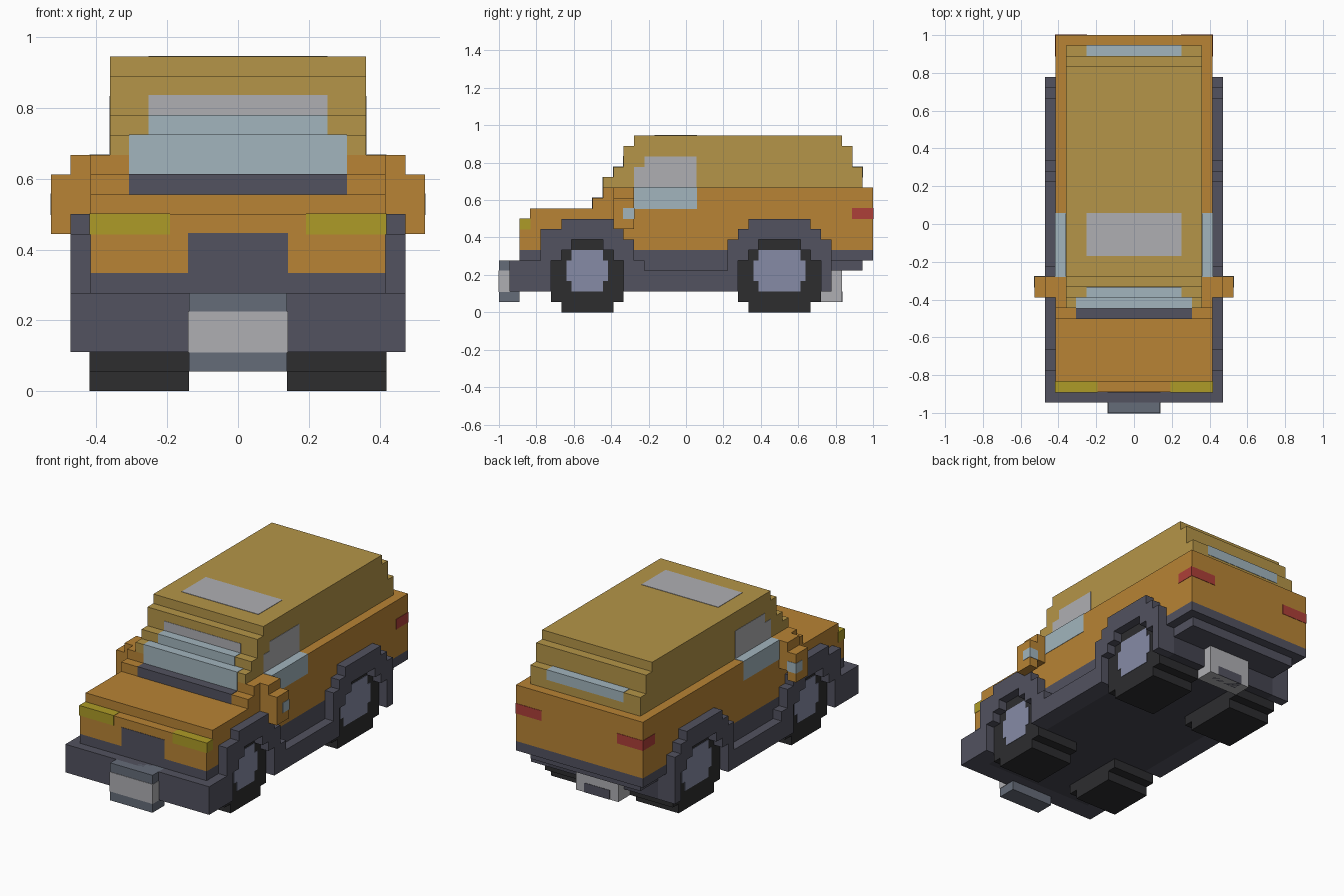
import bpy, bmesh

if "Cube" in bpy.data.objects:
    bpy.data.objects.remove(bpy.data.objects["Cube"])

V = 1 / 18   # one block of the model; all coordinates below are in blocks
E = 0.04     # slight lift for coloured panels

COLORS = {
    "orange": (0.48, 0.23, 0.035), "gold": (0.46, 0.30, 0.065),
    "slate": (0.085, 0.085, 0.115), "dark": (0.058, 0.058, 0.08),
    "rubber": (0.026, 0.026, 0.028), "hub": (0.24, 0.26, 0.38),
    "glass": (0.36, 0.46, 0.51), "pale": (0.43, 0.43, 0.45),
    "steel": (0.13, 0.15, 0.19), "yellow": (0.42, 0.33, 0.02),
    "red": (0.42, 0.05, 0.04),
}
MATS = {}
for key, rgb in COLORS.items():
    MATS[key] = bpy.data.materials.new(key)
    MATS[key].diffuse_color = (*rgb, 1)


def prism(name, profile, x0, x1, color):
    """Extrude a (y, z) outline from x0 to x1."""
    bm = bmesh.new()
    face = bm.faces.new([bm.verts.new((x0 * V, y * V, z * V)) for y, z in profile])
    ext = bmesh.ops.extrude_face_region(bm, geom=[face])["geom"]
    verts = [g for g in ext if isinstance(g, bmesh.types.BMVert)]
    bmesh.ops.translate(bm, verts=verts, vec=((x1 - x0) * V, 0, 0))
    bmesh.ops.recalc_face_normals(bm, faces=bm.faces)
    mesh = bpy.data.meshes.new(name)
    bm.to_mesh(mesh)
    bm.free()
    mesh.materials.append(MATS[color])
    obj = bpy.data.objects.new(name, mesh)
    bpy.context.collection.objects.link(obj)
    return obj


def box(name, x, y, z, color, grow=0.0):
    a, b, c, d = y[0] - grow, y[1] + grow, z[0] - grow, z[1] + grow
    return prism(name, [(a, c), (b, c), (b, d), (a, d)], x[0] - grow, x[1] + grow, color)


def sides(fn, name, x, *args, **kw):
    """Build a part on the left and its mirror image on the right."""
    for side, s in (("left", 1), ("right", -1)):
        lo, hi = sorted((s * x[0], s * x[1]))
        if fn is box:
            box(f"{name}_{side}", (lo, hi), *args, **kw)
        else:
            prism(f"{name}_{side}", args[0], lo, hi, args[1])


# Lower body with stepped hood
prism("lower_body", [(-16, 6), (18, 6), (18, 12), (-8, 12), (-8, 11), (-9, 11),
                     (-9, 10), (-15, 10), (-15, 9), (-16, 9)], -7.5, 7.5, "orange")
# Cabin with stepped windscreen and tail
prism("cabin", [(-8, 12), (17, 12), (17, 14), (16, 14), (16, 16), (15, 16), (15, 17),
                (-5, 17), (-5, 16), (-6, 16), (-6, 14), (-7, 14), (-7, 13), (-8, 13)],
      -6.5, 6.5, "gold")

# Underbody, trim and bumper
box("chassis", (-6.5, 6.5), (-15, 14), (2, 5), "dark")
box("body_trim", (-7.5, 7.5), (-16, 18), (5, 6), "slate")
box("sill_wall", (-7.5, 7.5), (-5, 5), (3, 5), "slate")
box("rear_underbody", (-6.5, 6.5), (13, 17), (4, 5), "slate")
box("front_bumper", (-8.5, 8.5), (-17, -14), (2, 5), "slate")

# Fenders joined by the running board, with stepped wheel arches
sides(prism, "fender", (6.5, 8.5), [
    (-14, 2), (-13, 2), (-13, 5), (-12, 5), (-12, 6), (-11, 6), (-11, 7), (-8, 7),
    (-8, 6), (-7, 6), (-7, 5), (-6, 5), (-6, 2), (5, 2), (5, 5), (6, 5), (6, 6),
    (7, 6), (7, 7), (11, 7), (11, 6), (12, 6), (12, 5), (13, 5), (13, 2), (14, 2),
    (14, 7), (13, 7), (13, 8), (12, 8), (12, 9), (6, 9), (6, 8), (5, 8), (5, 7),
    (4, 7), (4, 4), (-4, 4), (-4, 5), (-5, 5), (-5, 7), (-6, 7), (-6, 8), (-7, 8),
    (-7, 9), (-12, 9), (-12, 8), (-14, 8)], "slate")


# Wheels: blocky tyre outline and a stepped hub
def stepped(a, b, z0, z1):
    return [(a + 1, z0), (b - 1, z0), (b - 1, z0 + 1), (b, z0 + 1), (b, z1 - 2),
            (b - 1, z1 - 2), (b - 1, z1 - 1), (b - 2, z1 - 1), (b - 2, z1), (a + 2, z1),
            (a + 2, z1 - 1), (a + 1, z1 - 1), (a + 1, z1 - 2), (a, z1 - 2),
            (a, z0 + 1), (a + 1, z0 + 1)]


for name, a, b in (("front", -13, -6), ("rear", 5, 13)):
    sides(prism, f"{name}_tyre", (2.5, 7.5 + E), stepped(a, b, 0, 7), "rubber")
    sides(box, f"{name}_hub", (7, 7.5 + 2 * E), (a + 2, b - 2), (2, 6), "hub")
    sides(box, f"{name}_hub_rim", (7, 7.5 + 2 * E), (a + 1.5, b - 1.5), (3, 5), "hub")

# Front plate block and rear plate block
box("front_plate_block", (-2.5, 2.5), (-18, -16), (1, 5), "steel")
box("front_plate", (-2.5, 2.5), (-18, -17), (2, 4), "pale", E)
box("rear_plate_block", (-2.5, 2.5), (13, 15), (1, 4), "pale")
box("rear_plate_inset", (-1.5, 1.5), (14, 15 + E), (1, 2), "slate")

# Grille and lamps
box("grille", (-2.5, 2.5), (-16, -15), (6, 8), "slate", E)
sides(box, "headlight", (3.5, 7.5), (-16, -15), (8, 9), "yellow", grow=E)
sides(box, "tail_light", (4.5, 7.5), (16, 18), (9, 10), "red", grow=E)

# Windscreen steps
box("wiper_panel", (-5.5, 5.5), (-9, -8), (10, 11), "slate", E)
box("windscreen_lower", (-5.5, 5.5), (-8, -7), (11, 13), "glass", E)
box("windscreen_middle", (-4.5, 4.5), (-7, -6), (13, 14), "glass", E)
box("windscreen_upper", (-4.5, 4.5), (-6, -5), (14, 15), "pale", E)

# Side, rear and roof windows
sides(box, "side_window_lower", (6.5, 7.5), (-5, 1), (10, 12), "glass", grow=E)
sides(prism, "side_window_upper", (6, 6.5 + E),
      [(-5, 12), (1, 12), (1, 15), (-4, 15), (-4, 14), (-5, 14)], "pale")
box("rear_window", (-4.5, 4.5), (16, 17), (13, 14), "glass", E)
box("roof_window", (-4.5, 4.5), (-3, 1), (16, 17), "pale", E)

# Door mirrors
sides(box, "mirror_arm", (7.5, 8.5), (-7, -5), (9, 12), "orange")
sides(box, "mirror", (8.5, 9.5), (-7, -5), (8, 11), "orange")
sides(box, "mirror_glass", (8.5, 9.5), (-6, -5), (9, 10), "glass", grow=E)

for m in bpy.data.materials:
    if m.users and not m.is_grease_pencil:
        m.use_nodes = True
        m.node_tree.nodes["Principled BSDF"].inputs["Base Color"].default_value = m.diffuse_color
